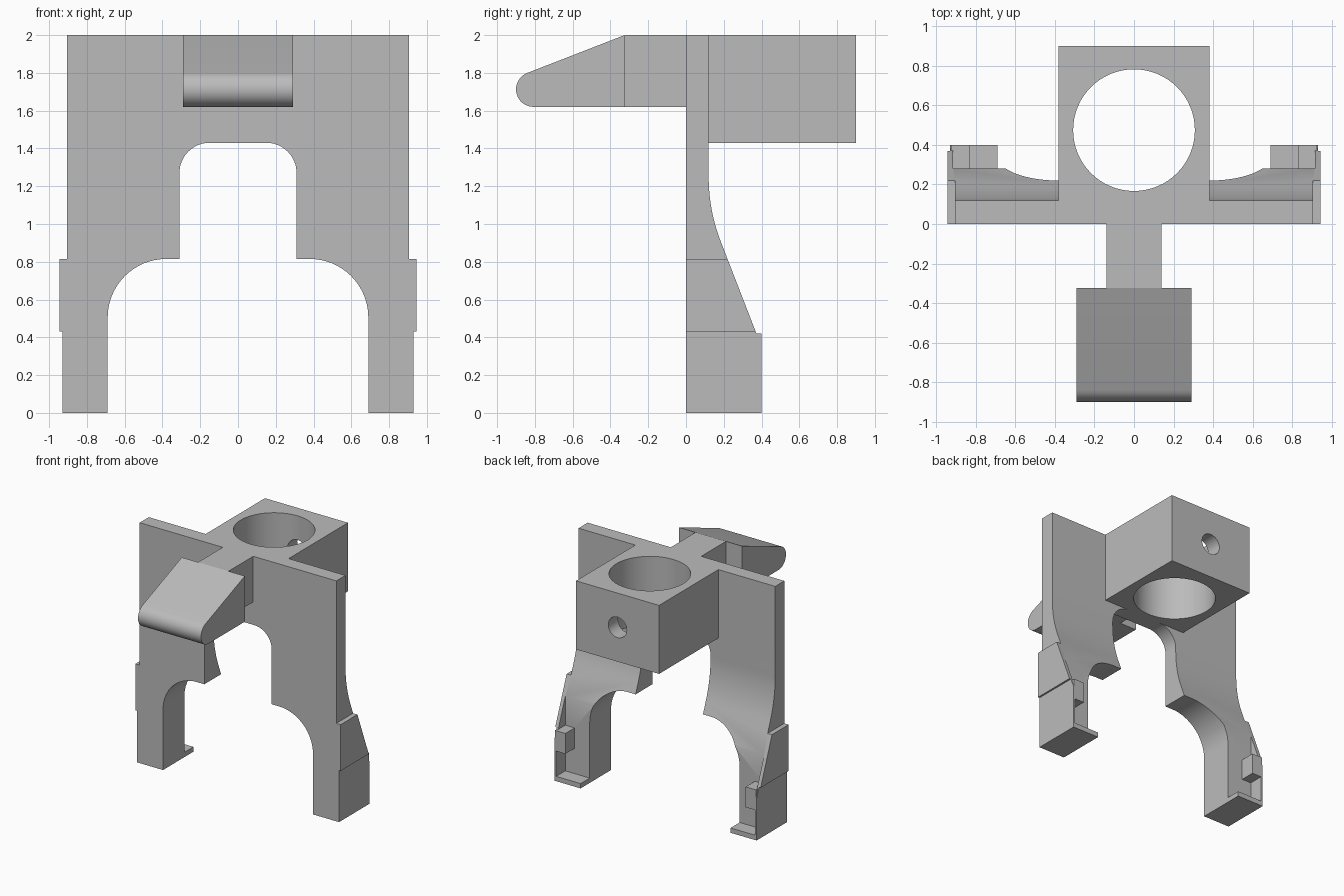
import bpy, bmesh, math
from mathutils import Vector, Matrix

cube = bpy.data.objects.get("Cube")
if cube:
    bpy.data.objects.remove(cube)

grey = bpy.data.materials.new("plain grey")
grey.use_nodes = True
grey.diffuse_color = (0.5, 0.5, 0.5, 1)
grey.node_tree.nodes["Principled BSDF"].inputs["Base Color"].default_value = (0.5, 0.5, 0.5, 1)


def finish(name, bm):
    bmesh.ops.recalc_face_normals(bm, faces=bm.faces)
    mesh = bpy.data.meshes.new(name)
    bm.to_mesh(mesh)
    bm.free()
    mesh.materials.append(grey)
    ob = bpy.data.objects.new(name, mesh)
    bpy.context.collection.objects.link(ob)
    return ob


def prism(name, outline, axis, lo, hi):
    """Extrude an outline along x (points are y, z) or y (points are x, z)."""
    bm = bmesh.new()
    place = (lambda a, b: (lo, a, b)) if axis == "x" else (lambda a, b: (a, lo, b))
    face = bm.faces.new([bm.verts.new(place(a, b)) for a, b in outline])
    top = bmesh.ops.extrude_face_region(bm, geom=[face])["geom"]
    shift = Vector((hi - lo, 0, 0)) if axis == "x" else Vector((0, hi - lo, 0))
    bmesh.ops.translate(bm, vec=shift, verts=[v for v in top if isinstance(v, bmesh.types.BMVert)])
    return finish(name, bm)


def box(name, x, y, z):
    return prism(name, [(x[0], z[0]), (x[1], z[0]), (x[1], z[1]), (x[0], z[1])], "y", *y)


def cylinder(name, radius, depth, centre, rotation=0):
    bm = bmesh.new()
    bmesh.ops.create_cone(bm, cap_ends=True, segments=64, radius1=radius, radius2=radius,
                          depth=depth, matrix=Matrix.Translation(centre) @ Matrix.Rotation(rotation, 4, "X"))
    return finish(name, bm)


def arc(cx, cz, r, start, end, steps=16):
    angles = [math.radians(start + (end - start) * i / steps) for i in range(steps + 1)]
    return [(cx + r * math.cos(a), cz + r * math.sin(a)) for a in angles]


def combine(ob, tool, operation):
    """Apply a boolean and remove the tool object."""
    tool.hide_render = True
    mod = ob.modifiers.new("cut", "BOOLEAN")
    mod.object, mod.operation, mod.solver = tool, operation, "EXACT"
    bpy.context.view_layer.objects.active = ob
    bpy.ops.object.modifier_apply(modifier=mod.name)
    bpy.data.objects.remove(tool)


# Frame: front outline with stepped legs and arched opening
half = [(0.905, 2), (0.905, 0.815), (0.945, 0.815), (0.945, 0.43), (0.93, 0.43), (0.93, 0), (0.69, 0)]
half += arc(0.38, 0.505, 0.31, 0, 90)
half += [(0.31, 0.815)]
half += arc(0.15, 1.27, 0.16, 0, 90)
outline = half + [(-x, z) for x, z in reversed(half)]
frame = prism("frame_with_legs", outline, "y", -0.1, 0.6)

# Side outline: thin plate sweeping back into deep feet
sweep = arc(1.07, 1.25, 0.95, 180, 201.4)
side = [(0, -0.1), (0, 2.1), (0.12, 2.1)] + sweep + [(0.4, 0.35), (0.4, -0.1)]
combine(frame, prism("side_outline", side, "x", -1.2, 1.2), "INTERSECT")

# Foot recesses leave a thin outer wall and a sole, plus a small catch
for s in (1, -1):
    span = sorted((s * 0.4, s * 0.915))
    combine(frame, box("foot_recess", span, (0.28, 0.6), (0.04, 0.78)), "DIFFERENCE")
    span = sorted((s * 0.83, s * 0.925))
    combine(frame, box("catch", span, (0.27, 0.401), (0.25, 0.42)), "UNION")

# Collar block with vertical bore and rear screw hole
collar = box("collar", (-0.382, 0.382), (0.12, 0.9), (1.43, 2))
combine(collar, cylinder("bore", 0.308, 2, (0, 0.475, 1.7)), "DIFFERENCE")
combine(collar, cylinder("screw_hole", 0.085, 0.5, (0, 0.85, 1.715), math.pi / 2), "DIFFERENCE")

# Front stem and rounded wedge head
stem = box("stem", (-0.14, 0.14), (-0.325, 0), (1.62, 2))
nose = arc(-0.807, 1.713, 0.093, 270, 110)
head = prism("wedge_head", [(-0.325, 2), (-0.325, 1.62)] + nose, "x", -0.29, 0.29)

for ob in (frame, collar, stem, head):
    bpy.ops.object.select_all(action="DESELECT")
    ob.select_set(True)
    bpy.context.view_layer.objects.active = ob
    bpy.ops.object.shade_smooth_by_angle(angle=math.radians(25))
